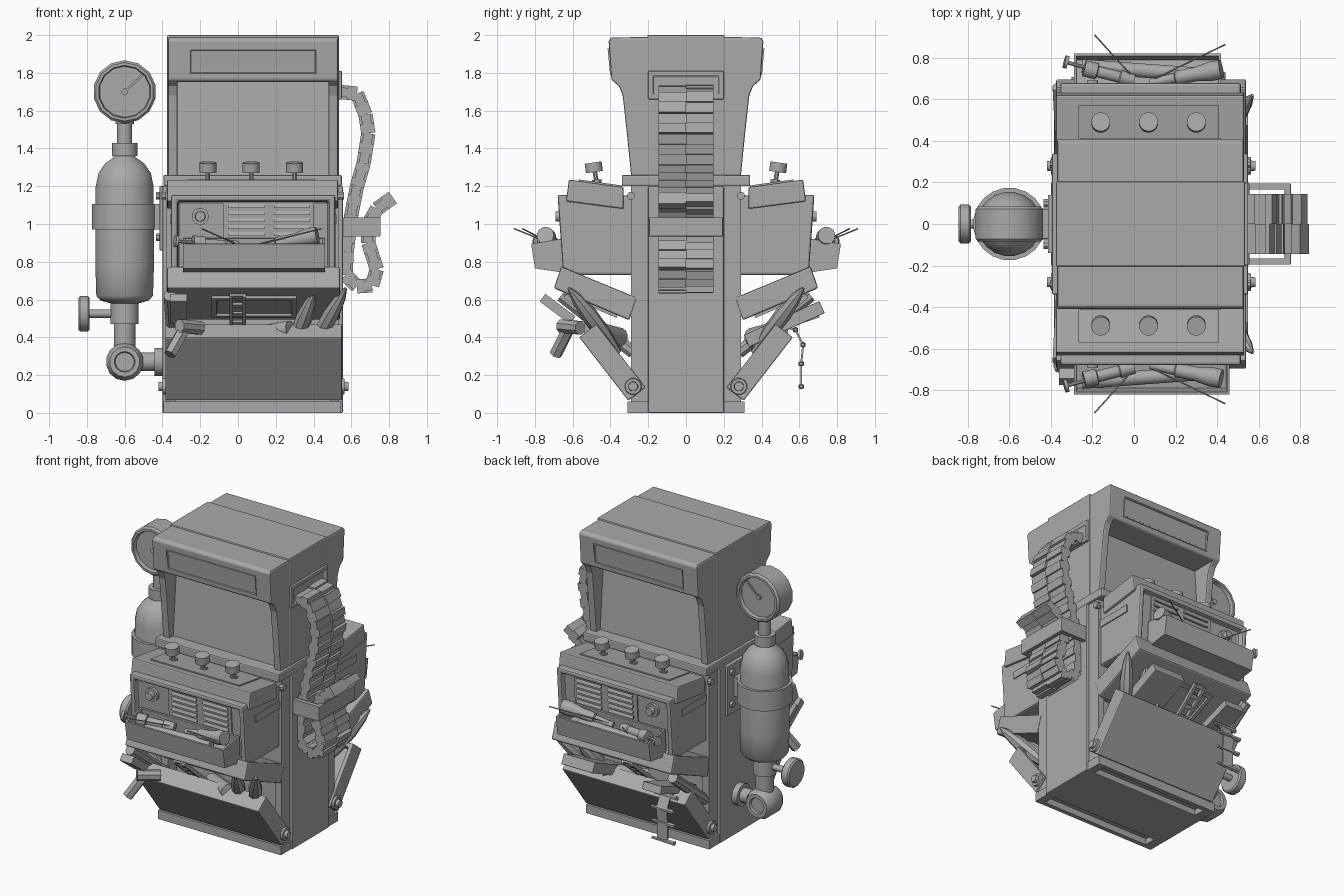
import bpy, bmesh, math
from mathutils import Vector

GREY = bpy.data.materials.new("machine grey")
GREY.diffuse_color = (0.4, 0.4, 0.4, 1)
CX = 0.08  # cabinet centre line


def finish(name, bm, bevel=0.0, smooth=False):
    bmesh.ops.recalc_face_normals(bm, faces=bm.faces[:])
    me = bpy.data.meshes.new(name)
    bm.to_mesh(me)
    bm.free()
    me.materials.append(GREY)
    ob = bpy.data.objects.new(name, me)
    bpy.context.collection.objects.link(ob)
    if bevel:
        m = ob.modifiers.new("bevel", 'BEVEL')
        m.width, m.segments = bevel, 2
        m.limit_method = 'ANGLE'
    if smooth:
        bpy.context.view_layer.objects.active = ob
        ob.select_set(True)
        bpy.ops.object.shade_smooth_by_angle(angle=math.radians(40))
        ob.select_set(False)
    return ob


def prism(name, pts, a0, a1, axis='x', bevel=0.0, inset=None):
    """Extrude a profile along x (points y,z) or y (points x,z); inset = (direction, border, depth)."""
    bm = bmesh.new()
    put = (lambda a, p: (a, p[0], p[1])) if axis == 'x' else (lambda a, p: (p[0], a, p[1]))
    r0 = [bm.verts.new(put(a0, p)) for p in pts]
    r1 = [bm.verts.new(put(a1, p)) for p in pts]
    bm.faces.new(r0)
    bm.faces.new(r1)
    for i in range(len(pts)):
        j = (i + 1) % len(pts)
        bm.faces.new((r0[i], r0[j], r1[j], r1[i]))
    bmesh.ops.recalc_face_normals(bm, faces=bm.faces[:])
    if inset:
        d = Vector(inset[0]).normalized()
        f = max(bm.faces, key=lambda f: f.normal.dot(d))
        n = f.normal.copy()
        bmesh.ops.inset_region(bm, faces=[f], thickness=inset[1], use_even_offset=True)
        bmesh.ops.inset_region(bm, faces=[f], thickness=0.004, use_even_offset=True)
        bmesh.ops.translate(bm, verts=f.verts[:], vec=-n * inset[2])
    return finish(name, bm, bevel)


def box(name, x0, x1, y0, y1, z0, z1, bevel=0.0, inset=None):
    return prism(name, [(y0, z0), (y1, z0), (y1, z1), (y0, z1)], x0, x1, 'x', bevel, inset)


def seg(p, q, t):
    """Corners of a thick 2D line."""
    p, q = Vector(p), Vector(q)
    d = (q - p).normalized()
    n = Vector((-d.y, d.x)) * t / 2
    return [p + n, q + n, q - n, p - n]


def lathe(name, p, q, prof, n=16, smooth=True):
    """Turned part from p to q, prof = (fraction, radius) pairs."""
    p, q = Vector(p), Vector(q)
    rot = (q - p).to_track_quat('Z', 'Y')
    bm = bmesh.new()
    rings = []
    for t, r in prof:
        c = p.lerp(q, t)
        rings.append([bm.verts.new(c + rot @ Vector((r * math.cos(a), r * math.sin(a), 0)))
                      for a in (2 * math.pi * (i + 0.5) / n for i in range(n))])
    for a, b in zip(rings, rings[1:]):
        for i in range(n):
            bm.faces.new((a[i], a[(i + 1) % n], b[(i + 1) % n], b[i]))
    bm.faces.new(rings[0])
    bm.faces.new(rings[-1])
    return finish(name, bm, 0, smooth)


def rod(name, p, q, r, n=12, r2=None):
    return lathe(name, p, q, [(0, r), (1, r if r2 is None else r2)], n)


# Cabinet shell: end walls, centre core, upper block, floor skirt, flange
for x0, x1 in ((-0.38, -0.33), (0.49, 0.535)):
    box("cabinet_end_wall", x0, x1, -0.29, 0.29, 0, 1.2)
box("cabinet_core", -0.36, 0.52, -0.12, 0.12, 0.05, 0.6)
box("cabinet_upper", -0.375, 0.53, -0.29, 0.29, 0.55, 1.22)
box("base_skirt", -0.395, 0.545, -0.31, 0.31, 0, 0.06, 0, ((0, 0, -1), 0.03, 0.04))
box("flange", -0.395, 0.55, -0.34, 0.34, 1.2, 1.26, 0.008)
box("lower_column", -0.40, 0.555, -0.2, 0.2, 0, 1.2, 0.006)
box("upper_column", -0.375, 0.535, -0.205, 0.205, 1.22, 2.0, 0.008)

# Slot surround behind the track
box("track_slot", 0.53, 0.55, -0.2, 0.2, 1.66, 1.81, 0.005, ((1, 0, 0), 0.025, 0.012))

for s in (-1, 1):
    Y = lambda pts: [(s * a, b) for a, b in pts]
    # Hood: cheeks, header with panel, sloped screen
    cheek = Y([(0.15, 1.25), (0.29, 1.25), (0.315, 1.5), (0.335, 1.68), (0.355, 1.73), (0.395, 1.765),
               (0.41, 1.97), (0.395, 1.985), (0.15, 1.985)])
    for x0, x1 in ((-0.37, -0.32), (0.48, 0.53)):
        prism("hood_cheek", cheek, x0, x1, 'x', 0.008)
    prism("hood_header", Y([(0.1, 1.75), (0.385, 1.755), (0.395, 1.765), (0.41, 1.97), (0.395, 1.988),
                            (0.1, 1.99)]), -0.368, 0.528, 'x', 0.008)
    prism("header_panel", Y([(0.39, 1.79), (0.402, 1.79), (0.415, 1.93), (0.39, 1.93)]),
          -0.26, 0.42, 'x', 0, ((0, s, 0), 0.008, 0.006))
    prism("screen", Y([(0.1, 1.25), (0.25, 1.25), (0.21, 1.76), (0.1, 1.76)]), -0.33, 0.49)

    # Console box with recessed face, top slab
    prism("console", Y([(0.28, 0.73), (0.65, 0.73), (0.68, 1.155), (0.28, 1.15)]),
          -0.355, 0.515, 'x', 0.012, ((0, s, 0), 0.035, 0.035))
    prism("console_top", Y([(0.33, 1.08), (0.635, 1.12), (0.62, 1.235), (0.33, 1.195)]),
          -0.375, 0.53, 'x', 0.008)
    prism("console_top_panel", Y([(0.34, 1.19), (0.57, 1.222), (0.57, 1.236), (0.34, 1.204)]), -0.27, 0.41)
    for x in (-0.16, 0.07, 0.30):
        rod("lever_stem", (x, s * 0.47, 1.2), (x, s * 0.485, 1.29), 0.013, 8)
        rod("lever_nut", (x, s * 0.47, 1.2), (x, s * 0.473, 1.235), 0.025, 6)
        rod("lever_knob", (x, s * 0.485, 1.275), (x, s * 0.492, 1.325), 0.046, 16)
    for x0, x1 in ((-0.36, -0.35), (0.51, 0.522)):
        prism("side_rail", Y([(0.2, 1.0), (0.55, 1.0), (0.55, 1.05), (0.2, 1.05)]), x0, x1)
    # Vent slats in two banks, and the dial
    prism("vent_plate", Y([(0.62, 0.92), (0.638, 0.92), (0.651, 1.12), (0.62, 1.12)]), -0.08, 0.4)
    for k in range(5):
        z = 0.945 + k * 0.037
        y = 0.64 + (z - 0.92) * 0.06
        for x0, x1 in ((-0.05, 0.14), (0.19, 0.38)):
            prism("vent_slat", Y([(y - 0.01, z - 0.008), (y + 0.012, z - 0.008), (y + 0.004, z + 0.012),
                                  (y - 0.01, z + 0.012)]), x0, x1)
    lathe("dial", (-0.2, s * 0.63, 1.04), (-0.2, s * 0.69, 1.04),
          [(0, 0.045), (0.5, 0.045), (0.5, 0.028), (1, 0.026)])

    # Parts tray and its contents
    prism("parts_tray", Y([(0.63, 0.74), (0.80, 0.765), (0.82, 0.895), (0.64, 0.925)]),
          -0.29, 0.46 if s < 0 else 0.42, 'x', 0, ((0, 0, 1), 0.012, 0.09))
    P = lambda x, y, z: (x, s * y, z)
    lathe("tray_bulb", P(0.08, 0.68, 0.87), P(0.42, 0.745, 0.94),
          [(0, 0.02), (0.35, 0.025), (0.37, 0.035), (0.65, 0.035), (0.85, 0.048), (1, 0.046)])
    lathe("tray_plug", P(-0.24, 0.75, 0.9), P(0.0, 0.69, 0.88),
          [(0, 0.04), (0.25, 0.04), (0.27, 0.028), (0.7, 0.028), (0.72, 0.036), (1, 0.03)])
    rod("tray_tube", P(-0.25, 0.76, 0.85), P(0.3, 0.72, 0.85), 0.035)
    rod("tray_valve", P(-0.33, 0.78, 0.91), P(-0.22, 0.75, 0.9), 0.01, 8)
    rod("tray_valve_cap", P(-0.335, 0.782, 0.91), P(-0.32, 0.778, 0.908), 0.032)
    rod("tray_wire", P(0.1, 0.70, 0.89), P(0.44, 0.865, 0.975), 0.004, 5)
    rod("tray_wire", P(0.0, 0.70, 0.89), P(-0.19, 0.91, 0.975), 0.004, 5)

    # Open hatch with grip slot, and open bin flap with hinge bolts
    prism("hatch", Y([(0.26, 0.61), (0.66, 0.775), (0.70, 0.66), (0.30, 0.49)]), -0.375, 0.54, 'x', 0.01)
    prism("hatch_grip", Y([(a + 0.003, b - 0.008) for a, b in seg((0.36, 0.52), (0.60, 0.622), 0.02)]),
          -0.14, 0.31, 'x', 0, ((0, s * 0.4, -1), 0.025, 0.012))
    prism("bin_flap", Y(seg((0.26, 0.10), (0.52, 0.435), 0.115)), -0.385, 0.55, 'x', 0.006,
          ((0, -s, 1), 0.03, 0.04))
    for x0, x1 in ((-0.385, -0.42), (0.55, 0.585)):
        lathe("hinge_bolt", P(x0, 0.28, 0.14), P(x1, 0.28, 0.14),
              [(0, 0.045), (0.4, 0.042), (0.4, 0.026), (1, 0.024)], 12)

    # Tools lying in the open bin
    spindle = [(0, 0.02), (0.3, 0.04), (0.6, 0.045), (0.85, 0.03), (1, 0.008)]
    lathe("bin_tool", P(0.38, 0.36, 0.32), P(0.57, 0.62, 0.66), spindle, 8)
    lathe("bin_tool", P(0.28, 0.36, 0.32), P(0.40, 0.60, 0.63), spindle, 8)
    rod("bin_roll", P(0.05, 0.35, 0.4), P(0.28, 0.50, 0.44), 0.05)
    rod("bin_bar", P(-0.34, 0.28, 0.32), P(-0.36, 0.66, 0.62), 0.035, 8)
    for x in (-0.045, 0.025):
        prism("rack_rail", Y(seg((0.36, 0.38), (0.64, 0.62), 0.025)), x, x + 0.018)
    for k in range(5):
        a = 0.40 + k * 0.055
        prism("rack_rung", Y(seg((a, 0.42 + k * 0.047), (a + 0.02, 0.437 + k * 0.047), 0.015)), -0.04, 0.03)

# Front bin extras: hanging pipe and block
rod("hanging_pipe", (-0.36, -0.69, 0.31), (-0.27, -0.61, 0.47), 0.034, 6)
rod("pipe_joint", (-0.31, -0.66, 0.46), (-0.2, -0.56, 0.45), 0.038, 8)
prism("front_block", seg((-0.76, 0.61), (-0.60, 0.49), 0.05), -0.36, -0.27)

# Rear bin extras: planks and cartridge belt draped over the flap
prism("rear_plank", seg((0.32, 0.38), (0.72, 0.56), 0.07), 0.2, 0.44, 'x', 0.005)
prism("rear_plank", seg((0.32, 0.40), (0.70, 0.53), 0.05), -0.3, -0.16)
belt = [(0.50, 0.46), (0.58, 0.44), (0.62, 0.36), (0.61, 0.26), (0.61, 0.14)]
for p, q in zip(belt, belt[1:]):
    prism("cartridge_belt", seg(p, q, 0.01), -0.29, -0.21)
    rod("cartridge", (-0.34, *q), (-0.17, *q), 0.016, 6, 0.01)

# Segmented track hanging on the right side, two staggered rows
path = [Vector(p) for p in ((0.53, 1.70), (0.63, 1.69), (0.675, 1.58), (0.69, 1.48), (0.665, 1.32), (0.63, 1.2),
                            (0.60, 1.05), (0.575, 0.85), (0.57, 0.73), (0.63, 0.67), (0.71, 0.675),
                            (0.735, 0.76), (0.69, 0.90), (0.69, 1.0), (0.735, 1.08), (0.82, 1.14))]
i = 0
for p, q in zip(path, path[1:]):
    n = max(1, round((q - p).length / 0.05))
    for k in range(n):
        a, b = p.lerp(q, k / n), p.lerp(q, (k + 1) / n)
        for row, (y0, y1) in enumerate(((-0.145, 0.0), (0.0, 0.145))):
            prism("track_link", seg(a, b, 0.075 if (i + row) % 2 else 0.05), y0, y1, 'y')
        i += 1
# Strap holding the track
for y in (-0.195, 0.165):
    box("strap_side", 0.54, 0.75, y, y + 0.03, 0.935, 1.035)
box("strap_front", 0.725, 0.755, -0.195, 0.195, 0.935, 1.035, 0.004)

# Gas tank with neck, band and outlet
TX = -0.6
lathe("tank", (TX, 0, 0), (TX, 0, 1), [(0.25, 0.058), (0.47, 0.058), (0.47, 0.075), (0.58, 0.075), (0.595, 0.13),
      (0.62, 0.152), (0.78, 0.157), (1.2, 0.155), (1.27, 0.14), (1.32, 0.105), (1.345, 0.07), (1.36, 0.055),
      (1.36, 0.068), (1.43, 0.068), (1.43, 0.04), (1.53, 0.04), (1.53, 0.05), (1.56, 0.05)], 20)
rod("tank_band", (TX, 0, 0.97), (TX, 0, 1.105), 0.175, 20)
box("tank_mount", -0.5, -0.39, -0.07, 0.07, 0.97, 1.105)
box("mount_plate", -0.415, -0.39, -0.14, 0.14, 0.86, 1.2, 0.004)
for y, z in ((-0.1, 0.93), (0.1, 0.93), (-0.1, 1.15), (0.1, 1.15)):
    rod("mount_bolt", (-0.41, y, z), (-0.435, y, z), 0.022, 8)
for x0, x1 in ((-0.38, -0.405), (0.53, 0.56)):
    for y in (-0.29, 0.29):
        rod("cabinet_bolt", (x0, y, 1.15), (x1, y, 1.15), 0.022, 8)

# Pressure gauge, a dial on both faces
lathe("gauge", (TX, -0.085, 1.7), (TX, 0.085, 1.7),
      [(0.15, 0.135), (0, 0.14), (0, 0.155), (0.08, 0.167), (0.92, 0.167), (1, 0.155), (1, 0.14), (0.85, 0.135)], 14)
for s in (-1, 1):
    y = s * 0.06
    prism("gauge_needle", seg((TX - 0.01, 1.69), (TX + 0.095, 1.79), 0.012), y, y + s * 0.008, 'y')
    rod("needle_hub", (TX, y, 1.7), (TX, y + s * 0.012, 1.7), 0.018, 8)

# Elbow, feed pipe and hand valve
lathe("elbow", (TX, -0.09, 0.27), (TX, 0.09, 0.27),
      [(0.1, 0.05), (0, 0.055), (0, 0.08), (0.2, 0.1), (0.8, 0.1), (1, 0.08), (1, 0.055), (0.9, 0.05)], 14)
lathe("feed_pipe", (-0.56, 0, 0.27), (-0.39, 0, 0.27), [(0, 0.05), (0.7, 0.05), (0.7, 0.075), (1, 0.075)])
rod("valve_stem", (-0.8, 0, 0.525), (-0.6, 0, 0.525), 0.022, 10)
lathe("valve_wheel", (-0.845, 0, 0.525), (-0.785, 0, 0.525),
      [(0, 0.085), (0.15, 0.095), (0.85, 0.095), (1, 0.085)])
